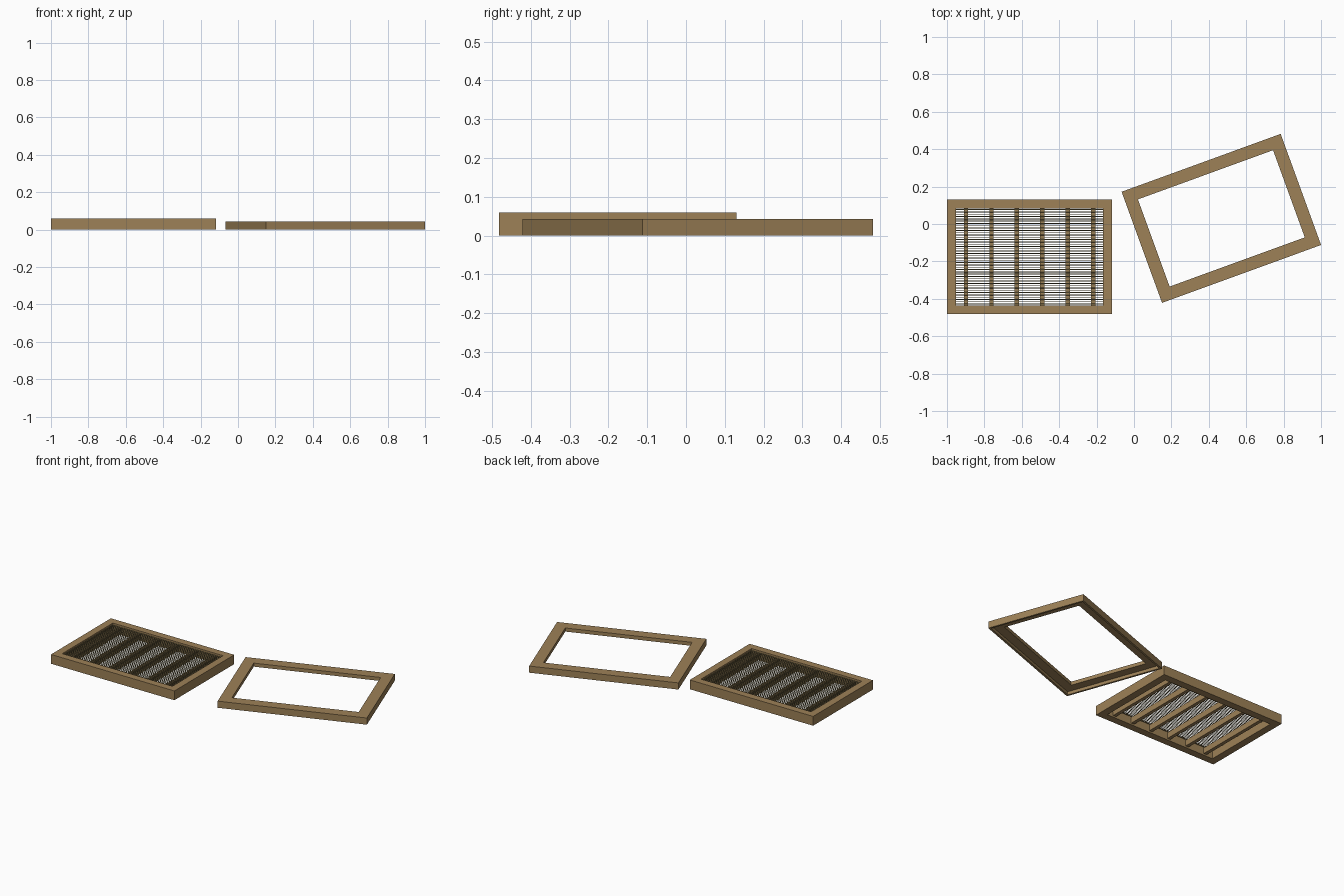
import bpy, bmesh, math
from mathutils import Matrix, Vector

if "Cube" in bpy.data.objects:
    bpy.data.objects.remove(bpy.data.objects["Cube"])


def material(name, rgb):
    m = bpy.data.materials.new(name)
    m.diffuse_color = (*rgb, 1)
    m.use_nodes = True
    m.node_tree.nodes["Principled BSDF"].inputs["Base Color"].default_value = m.diffuse_color
    return m


WOOD = material("oiled wood", (0.34, 0.22, 0.095))
WIRE = material("dark brass", (0.22, 0.18, 0.08))


def finish(name, bm, mat, loc=(0, 0, 0), turn=0):
    bmesh.ops.recalc_face_normals(bm, faces=bm.faces)
    me = bpy.data.meshes.new(name)
    bm.to_mesh(me)
    bm.free()
    me.materials.append(mat)
    ob = bpy.data.objects.new(name, me)
    ob.location = loc
    ob.rotation_euler.z = turn
    bpy.context.collection.objects.link(ob)
    return ob


def frame(name, length, width, profile, loc, turn=0):
    """Sweep a closed (inset, z) profile round a rectangle with mitred corners."""
    bm = bmesh.new()
    loops = []
    for sx, sy in ((-1, -1), (1, -1), (1, 1), (-1, 1)):
        loops.append([bm.verts.new((sx * (length / 2 - d), sy * (width / 2 - d), z))
                      for d, z in profile])
    n = len(profile)
    for c in range(4):
        a, b = loops[c], loops[(c + 1) % 4]
        for i in range(n):
            j = (i + 1) % n
            bm.faces.new((a[i], b[i], b[j], a[j]))
    return finish(name, bm, WOOD, loc, turn)


# Mould frame
X0, X1, Y0, Y1 = -1.0, -0.118, -0.4815, 0.13
RAIL = 0.047
cx, cy = (X0 + X1) / 2, (Y0 + Y1) / 2
length, width = X1 - X0, Y1 - Y0
frame("mould_frame", length, width,
      [(0, 0), (0, 0.06), (RAIL, 0.06), (RAIL, 0)], (cx, cy, 0))

# Deckle frame, rebated underneath so that it drops over the mould
frame("deckle_frame", 0.905, 0.632,
      [(0, 0), (0, 0.043), (0.068, 0.043), (0.068, 0.02), (0.012, 0.02), (0.012, 0)],
      (0.467, 0.03, 0), math.radians(20))

# Support ribs across the mould
inner_l, inner_w = length - 2 * RAIL, width - 2 * RAIL
rib_x = [-0.899 + 0.1362 * i for i in range(6)]
for i, x in enumerate(rib_x):
    bm = bmesh.new()
    bmesh.ops.create_cube(bm, size=1, matrix=Matrix.Translation((x, cy, 0.029))
                          @ Matrix.Diagonal((0.022, inner_w, 0.038, 1)))
    finish(f"rib_{i + 1}", bm, WOOD)

# Laid wires resting on the ribs
COUNT = 42
bm = bmesh.new()
for i in range(COUNT):
    y = cy - inner_w / 2 + (i + 0.5) * inner_w / COUNT
    bmesh.ops.create_cone(bm, cap_ends=True, segments=6, radius1=0.0022, radius2=0.0022,
                          depth=inner_l,
                          matrix=Matrix.Translation((cx, y, 0.050))
                          @ Matrix.Rotation(math.pi / 2, 4, 'Y'))
finish("laid_wires", bm, WIRE)
